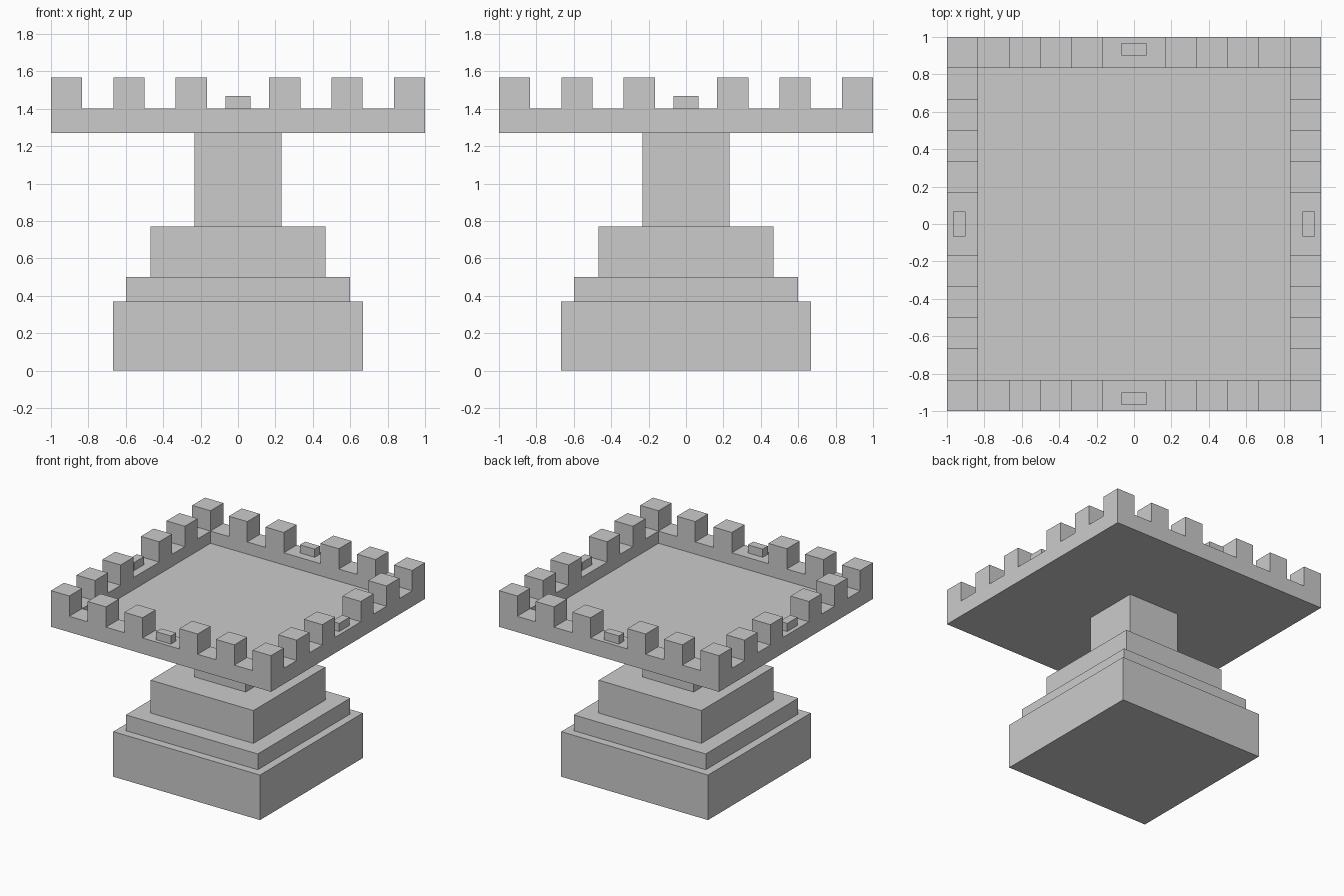
import bpy, bmesh

if "Cube" in bpy.data.objects:
    bpy.data.objects.remove(bpy.data.objects["Cube"])


def box(name, x0, x1, y0, y1, z0, z1):
    bm = bmesh.new()
    bmesh.ops.create_cube(bm, size=1)
    for v in bm.verts:
        v.co.x = x1 if v.co.x > 0 else x0
        v.co.y = y1 if v.co.y > 0 else y0
        v.co.z = z1 if v.co.z > 0 else z0
    return finish(name, bm)


def finish(name, bm):
    bmesh.ops.recalc_face_normals(bm, faces=bm.faces)
    me = bpy.data.meshes.new(name)
    bm.to_mesh(me)
    bm.free()
    ob = bpy.data.objects.new(name, me)
    bpy.context.collection.objects.link(ob)
    return ob


U = 1 / 6            # width of one battlement block
RIM, TOP = 1.40, 1.567
FLOOR = 1.30

# Stepped square pedestal and column: name, half width, bottom, top
for name, h, z0, z1 in [("base_block", 0.667, 0.0, 0.37),
                        ("base_step", 0.6, 0.37, 0.5),
                        ("upper_step", 0.467, 0.5, 0.77),
                        ("column", 0.233, 0.77, 1.27)]:
    box(name, -h, h, -h, h, z0, z1)

# Platform: a slab whose top face is inset and sunk to leave a raised rim
platform = box("platform", -1, 1, -1, 1, 1.27, RIM)
bm = bmesh.new()
bm.from_mesh(platform.data)
top = max(bm.faces, key=lambda f: f.calc_center_median().z)
bmesh.ops.inset_region(bm, faces=[top], thickness=U, use_even_offset=True)
sunk = bmesh.ops.extrude_face_region(bm, geom=[top])["geom"]
bmesh.ops.delete(bm, geom=[top], context='FACES')
for v in sunk:
    if isinstance(v, bmesh.types.BMVert):
        v.co.z = FLOOR
bmesh.ops.recalc_face_normals(bm, faces=bm.faces)
bm.to_mesh(platform.data)
bm.free()


def rim_block(name, side, a, b, d0, d1, z1):
    """Block on one rim side: a..b along the side, d0..d1 out from the centre."""
    if side in ("front", "back"):
        s = -1 if side == "front" else 1
        y0, y1 = sorted((s * d0, s * d1))
        box(f"{side}_{name}", a, b, y0, y1, RIM, z1)
    else:
        s = -1 if side == "left" else 1
        x0, x1 = sorted((s * d0, s * d1))
        box(f"{side}_{name}", x0, x1, a, b, RIM, z1)


# Battlements and the small central stud on every side
for side in ("front", "back", "left", "right"):
    for i, k in enumerate((-4, -2, 1, 3)):
        rim_block(f"merlon_{i + 1}", side, k * U, (k + 1) * U, 1 - U, 1, TOP)
    rim_block("stud", side, -0.067, 0.067, 0.9, 0.967, 1.467)
    # Corner merlons: two each on the front and back sides
    if side in ("front", "back"):
        rim_block("left_corner_merlon", side, -1, -1 + U, 1 - U, 1, TOP)
        rim_block("right_corner_merlon", side, 1 - U, 1, 1 - U, 1, TOP)
